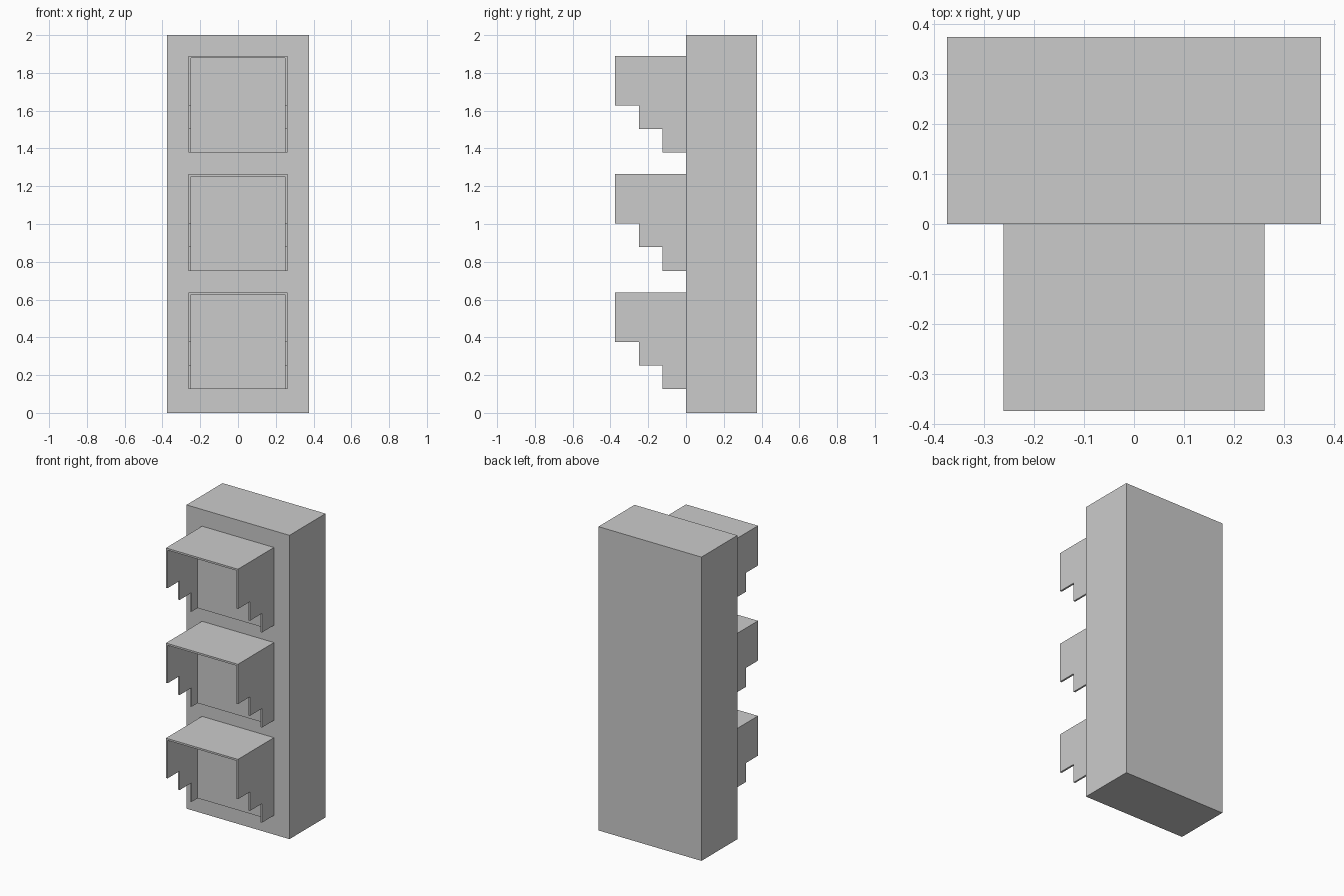
import bpy, bmesh

if "Cube" in bpy.data.objects:
    bpy.data.objects.remove(bpy.data.objects["Cube"])

def add_object(name, bm):
    bmesh.ops.recalc_face_normals(bm, faces=bm.faces)
    mesh = bpy.data.meshes.new(name)
    bm.to_mesh(mesh)
    bm.free()
    obj = bpy.data.objects.new(name, mesh)
    bpy.context.collection.objects.link(obj)
    return obj

def box(name, lo, hi):
    bm = bmesh.new()
    for v in bmesh.ops.create_cube(bm, size=1)["verts"]:
        v.co = [hi[i] if v.co[i] > 0 else lo[i] for i in range(3)]
    return add_object(name, bm)

def side_plate(name, profile, x0, x1):
    # extrude a (y, z) outline along x
    bm = bmesh.new()
    face = bm.faces.new([bm.verts.new((x0, y, z)) for y, z in profile])
    ext = bmesh.ops.extrude_face_region(bm, geom=[face])["geom"]
    verts = [g for g in ext if isinstance(g, bmesh.types.BMVert)]
    bmesh.ops.translate(bm, verts=verts, vec=(x1 - x0, 0, 0))
    return add_object(name, bm)

INNER, OUTER, DEPTH = 0.25, 0.262, 0.375

# main housing
box("housing", (-0.375, 0, 0), (0.375, 0.375, 2))

for i, label in enumerate(("lower", "middle", "upper")):
    z = 0.126 + 0.626 * i
    top = z + 0.5
    # raised square lens between the hood walls
    box(label + "_lens", (-INNER, -0.0625, z), (INNER, 0, top))
    # hood roof
    box(label + "_hood_roof", (-OUTER, -DEPTH, top), (OUTER, 0, top + 0.012))
    # stepped hood walls
    steps = [(0, z), (-0.125, z), (-0.125, z + 0.125), (-0.25, z + 0.125),
             (-0.25, z + 0.25), (-DEPTH, z + 0.25), (-DEPTH, top), (0, top)]
    for side, s in (("left", -1), ("right", 1)):
        side_plate(f"{label}_hood_{side}", steps, s * INNER, s * OUTER)
